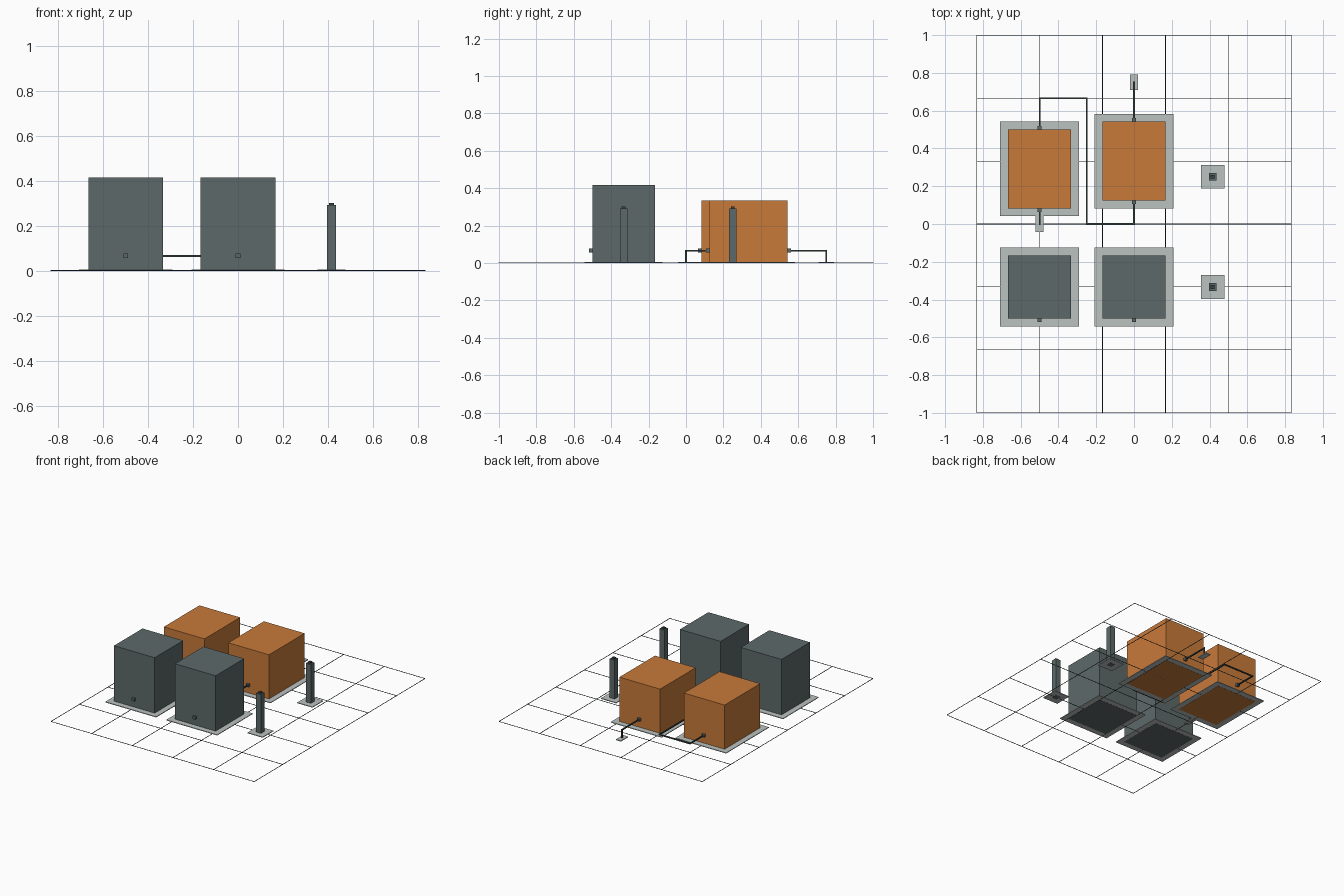
import bpy
import bmesh
from mathutils import Vector

if "Cube" in bpy.data.objects:
    bpy.data.objects.remove(bpy.data.objects["Cube"])

U = 1 / 24  # layout module


def material(name, rgb):
    lin = [((c / 255 + 0.055) / 1.055) ** 2.4 for c in rgb] + [1]
    mat = bpy.data.materials.new(name)
    mat.use_nodes = True
    mat.diffuse_color = lin
    mat.node_tree.nodes["Principled BSDF"].inputs["Base Color"].default_value = lin
    return mat


ORANGE = material("orange", (200, 122, 58))
SLATE = material("slate_grey", (93, 105, 105))
CONCRETE = material("pale_concrete", (187, 194, 192))
DARK = material("dark_pipe", (58, 67, 68))


def add_boxes(name, mat, boxes):
    """One object from boxes given as (low corner, high corner)."""
    bm = bmesh.new()
    for lo, hi in boxes:
        lo, hi = Vector(lo), Vector(hi)
        verts = bmesh.ops.create_cube(bm, size=1)["verts"]
        bmesh.ops.scale(bm, vec=hi - lo, verts=verts)
        bmesh.ops.translate(bm, vec=(lo + hi) / 2, verts=verts)
    mesh = bpy.data.meshes.new(name)
    bm.to_mesh(mesh)
    bm.free()
    mesh.materials.append(mat)
    obj = bpy.data.objects.new(name, mesh)
    bpy.context.collection.objects.link(obj)
    return obj


def block(x, y, w, d, z0, z1):
    """Box centred on x, y in modules, with z given in units."""
    return ((U * (x - w / 2), U * (y - d / 2), z0),
            (U * (x + w / 2), U * (y + d / 2), z1))


PAD_LOW, PAD_TOP = 0.001, 0.006
PIPE_Z, PIPE_R = 0.067, 0.0042

# Ground grid of thin strips
strips = [block(x, 0, 0.07, 48, 0, 0.003) for x in range(-20, 21, 8)]
strips += [block(0, y, 40, 0.07, 0, 0.003) for y in range(-24, 25, 8)]
add_boxes("ground_grid", DARK, strips)


# Tanks, each with a concrete pad and small outlet stubs
def tank(name, mat, x, y, depth, height, sides):
    add_boxes(name, mat, [block(x, y, 8, depth, 0, height * U)])
    add_boxes(name + "_pad", CONCRETE, [block(x, y, 10, depth + 2, PAD_LOW, PAD_TOP)])
    stubs = [block(x, y + s * (depth / 2 + 0.2), 0.5, 0.5, PIPE_Z - 0.01, PIPE_Z + 0.01)
             for s in sides]
    add_boxes(name + "_outlets", SLATE, stubs)


tank("right_front_tank", SLATE, -12, -8, 8, 10, [-1])
tank("left_front_tank", SLATE, 0, -8, 8, 10, [-1])
tank("right_back_tank", ORANGE, -12, 7, 10, 8, [-1, 1])
tank("left_back_tank", ORANGE, 0, 8, 10, 8, [-1, 1])

# Posts with a pad and a small cap
for name, y in (("front_post", -8), ("back_post", 6)):
    add_boxes(name, SLATE, [block(10, y, 1, 1, 0, 0.293)])
    add_boxes(name + "_cap", DARK, [block(10, y, 0.5, 0.5, 0.293, 0.303)])
    add_boxes(name + "_pad", CONCRETE, [block(10, y, 3, 3, PAD_LOW, PAD_TOP)])


# Square pipes along a path of corners in modules
def pipe(name, path):
    pts = [Vector((x * U, y * U, z)) for x, y, z in path]
    r = Vector((PIPE_R,) * 3)
    runs = []
    for a, b in zip(pts, pts[1:]):
        lo = Vector(map(min, a, b)) - r
        hi = Vector(map(max, a, b)) + r
        runs.append((lo, hi))
    add_boxes(name, DARK, runs)


Z = PIPE_Z
pipe("connecting_pipe", [(-12, 12.3, Z), (-12, 16, Z), (-6, 16, Z),
                         (-6, 0, Z), (0, 0, Z), (0, 2.7, Z)])
for name, x, start, end in (("inlet", -12, 1.7, 0), ("drain", 0, 13.3, 18)):
    pipe(name + "_pipe", [(x, start, Z), (x, end, Z), (x, end, PAD_TOP)])
    add_boxes(name + "_pad", CONCRETE, [block(x, end, 1, 2, PAD_LOW, PAD_TOP + 0.001)])
